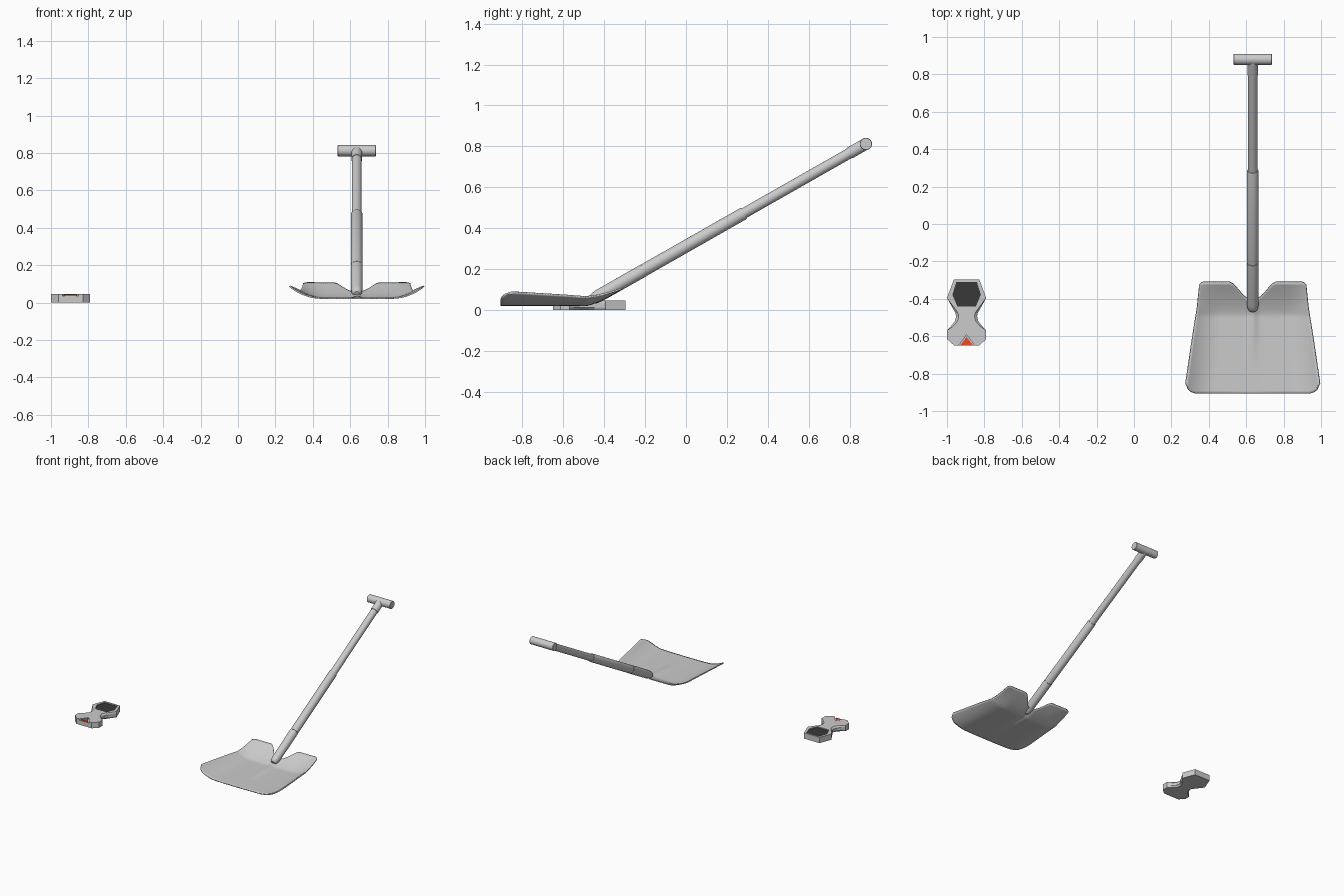
import bpy, bmesh, math
from mathutils import Vector

if "Cube" in bpy.data.objects:
    bpy.data.objects.remove(bpy.data.objects["Cube"])


def material(name, color):
    m = bpy.data.materials.new(name)
    m.diffuse_color = (*color, 1)
    m.use_nodes = True
    m.node_tree.nodes["Principled BSDF"].inputs["Base Color"].default_value = m.diffuse_color
    return m


def finish(name, bm, mat=None, smooth=None):
    bmesh.ops.recalc_face_normals(bm, faces=bm.faces)
    me = bpy.data.meshes.new(name)
    bm.to_mesh(me)
    bm.free()
    ob = bpy.data.objects.new(name, me)
    bpy.context.collection.objects.link(ob)
    if mat:
        me.materials.append(mat)
    if smooth:
        bpy.ops.object.select_all(action='DESELECT')
        bpy.context.view_layer.objects.active = ob
        ob.select_set(True)
        bpy.ops.object.shade_smooth_by_angle(angle=math.radians(smooth))
    return ob


def loft(name, layers, mat=None):
    """layers: list of (z, half outline); half outlines are mirrored about the device axis."""
    bm = bmesh.new()
    rings = []
    for z, half in layers:
        full = half + [(-x, y) for x, y in reversed(half) if x > 0]
        rings.append([bm.verts.new((DX + x, y, z)) for x, y in full])
    n = len(rings[0])
    for a, b in zip(rings, rings[1:]):
        for i in range(n):
            bm.faces.new((a[i], a[(i + 1) % n], b[(i + 1) % n], b[i]))
    bm.faces.new(rings[0])
    bm.faces.new(rings[-1])
    return finish(name, bm, mat)


def lerp_table(t, pts):
    for (a, va), (b, vb) in zip(pts, pts[1:]):
        if t <= b:
            k = max(0, (t - a) / (b - a))
            return va + (vb - va) * k
    return pts[-1][1]


def smoothstep(a, b, t):
    t = min(1, max(0, (t - a) / (b - a)))
    return t * t * (3 - 2 * t)


# ---- handheld beacon ----
DX = -0.895
dark = material("dark_screen", (0.04, 0.04, 0.04))
red = material("red_button", (0.8, 0.08, 0.02))
wide = [(0.068, -0.297), (0.105, -0.395), (0.076, -0.447), (0.060, -0.475), (0.056, -0.495),
        (0.063, -0.52), (0.085, -0.548), (0.105, -0.57), (0.105, -0.615), (0.066, -0.65)]
waist = [0, 0, 0.010, 0.014, 0.014, 0.014, 0.012, 0, 0, 0]
narrow = [(x - d, y) for (x, y), d in zip(wide, waist)]
body = loft("beacon_body", [(0, narrow), (0.012, wide), (0.034, wide), (0.046, narrow)])

# recessed screen and button pocket
hexa = [(0.055, -0.31), (0.076, -0.378), (0.05, -0.44)]
tri = [(0, -0.592), (0.05, -0.66)]
cutters = [loft("screen_cutter", [(0.038, hexa), (0.06, hexa)]),
           loft("button_cutter", [(0.036, tri), (0.06, tri)])]
for c in cutters:
    mod = body.modifiers.new("pocket", 'BOOLEAN')
    mod.operation = 'DIFFERENCE'
    mod.object = c
    mod.solver = 'EXACT'
    c.hide_render = True
    c.hide_viewport = True
loft("beacon_screen", [(0.036, hexa), (0.040, hexa)], dark)
red_tri = [(0, -0.604), (0.032, -0.646)]
loft("beacon_button", [(0.034, red_tri), (0.043, red_tri)], red)

# ---- shovel blade ----
SX = 0.635
NU, NV = 56, 40
bm = bmesh.new()
grid = []
for j in range(NV + 1):
    v = j / NV
    row = []
    for i in range(NU + 1):
        u = -1 + 2 * i / NU
        a = abs(u)
        # rounded front corners, notched rear edge
        t = min(1, max(0, (a - 0.84) / 0.16))
        front = -0.907 + 0.055 * (1 - math.sqrt(1 - t * t))
        back = -0.40 + 0.09 * smoothstep(0.05, 0.45, a) - 0.015 * max(0, (a - 0.93) / 0.07) ** 2
        y = front + (back - front) * v
        w = lerp_table(y, [(-0.91, 0.352), (-0.86, 0.36), (-0.6, 0.322), (-0.45, 0.298), (-0.30, 0.284)])
        # raised back, curled sides, shallow centre ridge
        rise = 0.083 * max(0, (y + 0.49) / 0.18) ** 1.3
        curl = lerp_table(y, [(-0.91, 0.058), (-0.86, 0.066), (-0.6, 0.05), (-0.47, 0.040), (-0.31, 0.0)])
        ridge = 0.012 * math.exp(-(u / 0.07) ** 2) * smoothstep(-0.8, -0.5, y)
        z = 0.022 + rise + curl * (0.12 * a ** 2 + 0.88 * max(0, (a - 0.55) / 0.45) ** 2) + ridge
        row.append(bm.verts.new((SX + u * w, y, z)))
    grid.append(row)
for j in range(NV):
    for i in range(NU):
        bm.faces.new((grid[j][i], grid[j][i + 1], grid[j + 1][i + 1], grid[j + 1][i]))
blade = finish("shovel_blade", bm, smooth=40)
sol = blade.modifiers.new("thickness", 'SOLIDIFY')
sol.thickness = 0.008
sol.offset = 0


# ---- shaft, ferrules and grip ----
def tube(name, p0, p1, profile, sides=32):
    """Revolve (fraction, radius) pairs around the line p0-p1."""
    p0, p1 = Vector(p0), Vector(p1)
    axis = (p1 - p0).normalized()
    s = axis.orthogonal().normalized()
    q = axis.cross(s)
    bm = bmesh.new()
    rings = []
    for f, r in profile:
        c = p0.lerp(p1, f)
        rings.append([bm.verts.new(c + r * (s * math.cos(k) + q * math.sin(k)))
                      for k in (2 * math.pi * i / sides for i in range(sides))])
    for a, b in zip(rings, rings[1:]):
        for i in range(sides):
            bm.faces.new((a[i], a[(i + 1) % sides], b[(i + 1) % sides], b[i]))
    bm.faces.new(rings[0])
    bm.faces.new(rings[-1])
    return finish(name, bm, smooth=35)


def on_shaft(y):
    return (SX, y, 0.812 + (y - 0.88) * 0.569)


tube("blade_socket", on_shaft(-0.465), on_shaft(-0.208),
     [(0, 0.014), (0.02, 0.022), (0.07, 0.028), (0.15, 0.031), (1, 0.032)])
tube("lower_shaft", on_shaft(-0.208), on_shaft(0.285),
     [(0, 0.028), (0.006, 0.028), (0.006, 0.031), (0.99, 0.031), (1, 0.029)])
tube("upper_shaft", on_shaft(0.27), on_shaft(0.82), [(0, 0.026), (1, 0.026)])
tube("grip_ferrule", on_shaft(0.80), on_shaft(0.875), [(0, 0.029), (1, 0.029)])
tube("grip", (SX - 0.102, 0.88, 0.812), (SX + 0.102, 0.88, 0.812),
     [(0, 0.028), (0.012, 0.030), (0.988, 0.030), (1, 0.028)])
